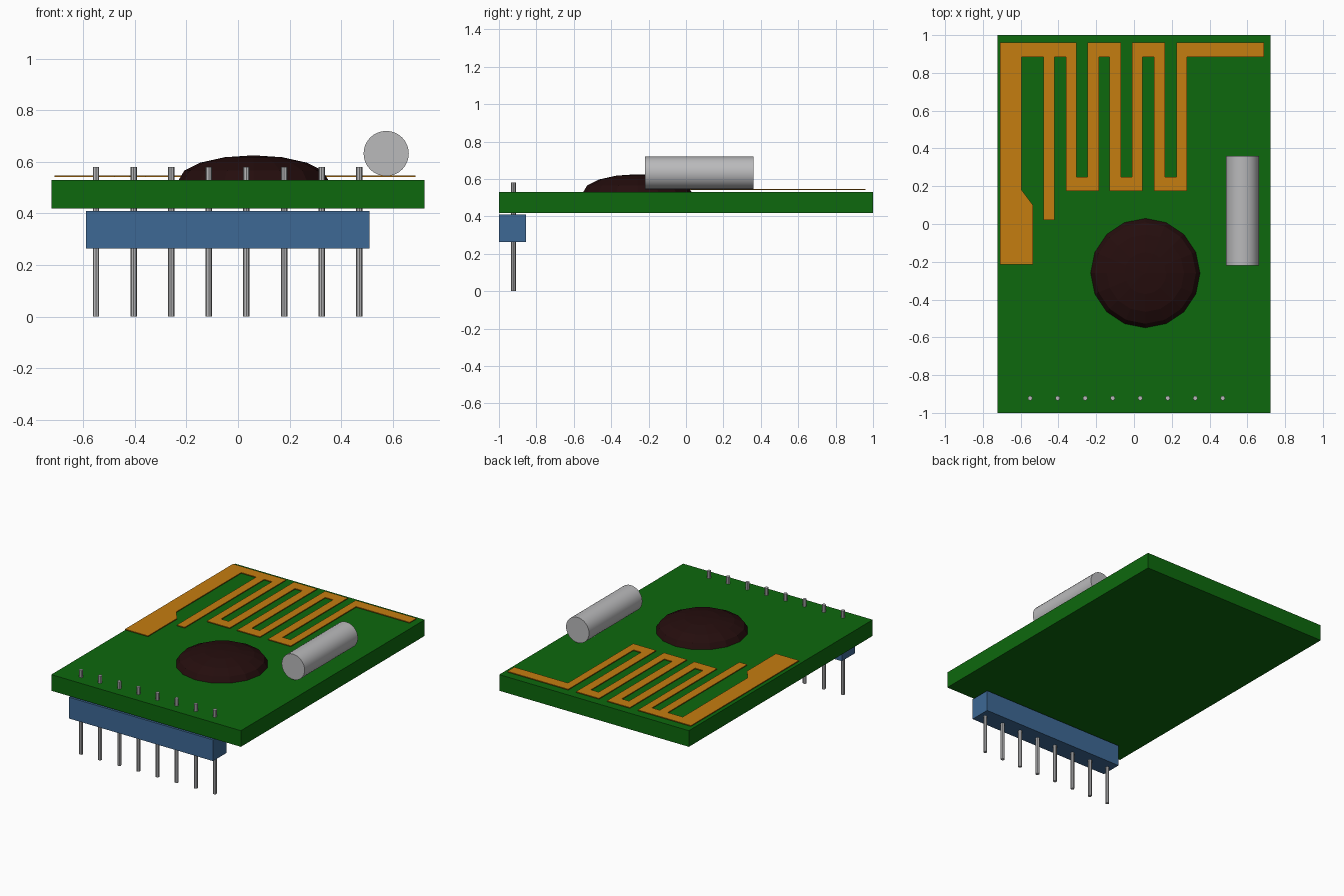
import bpy, bmesh, math
from mathutils import Matrix, Vector

cube = bpy.data.objects.get("Cube")
if cube:
    bpy.data.objects.remove(cube, do_unlink=True)


def material(name, rgb):
    m = bpy.data.materials.new(name)
    m.use_nodes = True
    m.diffuse_color = (*rgb, 1)
    m.node_tree.nodes["Principled BSDF"].inputs["Base Color"].default_value = (*rgb, 1)
    return m


GREEN = material("board green", (0.004, 0.14, 0.004))
BLUE = material("header blue", (0.047, 0.14, 0.30))
COPPER = material("copper orange", (0.56, 0.205, 0.005))
METAL = material("metal grey", (0.49, 0.49, 0.50))
RESIN = material("dark resin", (0.018, 0.004, 0.004))


def finish(name, bm, mat, smooth=False):
    bmesh.ops.recalc_face_normals(bm, faces=bm.faces)
    mesh = bpy.data.meshes.new(name)
    bm.to_mesh(mesh)
    bm.free()
    mesh.materials.append(mat)
    ob = bpy.data.objects.new(name, mesh)
    bpy.context.collection.objects.link(ob)
    if smooth:
        bpy.ops.object.select_all(action='DESELECT')
        ob.select_set(True)
        bpy.context.view_layer.objects.active = ob
        bpy.ops.object.shade_smooth_by_angle(angle=math.radians(35))
    return ob


def box(name, lo, hi, mat):
    lo, hi = Vector(lo), Vector(hi)
    bm = bmesh.new()
    bmesh.ops.create_cube(bm, size=1, matrix=Matrix.Translation((lo + hi) / 2)
                          @ Matrix.Diagonal((*(hi - lo), 1)))
    return finish(name, bm, mat)


def cylinder(name, centre, radius, length, sides, mat, rot=Matrix(), smooth=False):
    bm = bmesh.new()
    bmesh.ops.create_cone(bm, cap_ends=True, segments=sides, radius1=radius,
                          radius2=radius, depth=length,
                          matrix=Matrix.Translation(centre) @ rot)
    return finish(name, bm, mat, smooth)


# Circuit board and the pin header under its front edge
box("circuit_board", (-0.722, -1, 0.419), (0.722, 1, 0.53), GREEN)
box("header_block", (-0.588, -1, 0.264), (0.51, -0.855, 0.41), BLUE)

# Header pins, running up through the board
for i in range(8):
    cylinder(f"pin_{i + 1}", (-0.55 + i * 0.1457, -0.922, 0.29), 0.0125, 0.58, 8, METAL)

# Crystal can lying front to back
cylinder("crystal_can", (0.574, 0.07, 0.632), 0.0875, 0.58, 32, METAL,
         Matrix.Rotation(math.pi / 2, 4, 'X'), True)

# Resin blob: the upper half of a flattened sphere
bm = bmesh.new()
bmesh.ops.create_uvsphere(bm, u_segments=16, v_segments=8, radius=1)
bmesh.ops.delete(bm, geom=[v for v in bm.verts if v.co.z < -0.01], context='VERTS')
bmesh.ops.holes_fill(bm, edges=[e for e in bm.edges if e.is_boundary], sides=0)
bm.transform(Matrix.Translation((0.06, -0.26, 0.529)) @ Matrix.Diagonal((0.29, 0.29, 0.096, 1)))
finish("chip_blob", bm, RESIN)

# Antenna trace: meander outline, outer side then inner side
TOP, BAR, LOW, NOTCH = 0.96, 0.885, 0.175, 0.25
outline = [(-0.71, -0.215), (-0.71, TOP)]
for left, right in ((-0.305, -0.245), (-0.07, -0.01), (0.165, 0.225)):
    outline += [(left, TOP), (left, NOTCH), (right, NOTCH), (right, TOP)]
outline += [(0.688, TOP), (0.688, BAR)]
for right, left in ((0.28, 0.105), (0.045, -0.13), (-0.185, -0.36)):
    outline += [(right, BAR), (right, LOW), (left, LOW), (left, BAR)]
outline += [(-0.42, BAR), (-0.42, 0.02), (-0.48, 0.02), (-0.48, BAR),
            (-0.595, BAR), (-0.595, 0.18), (-0.535, 0.10), (-0.535, -0.215)]
bm = bmesh.new()
face = bm.faces.new([bm.verts.new((x, y, 0.541)) for x, y in outline])
ext = bmesh.ops.extrude_face_region(bm, geom=[face], use_keep_orig=True)
bmesh.ops.translate(bm, vec=(0, 0, 0.006),
                    verts=[g for g in ext["geom"] if isinstance(g, bmesh.types.BMVert)])
finish("antenna_trace", bm, COPPER)
